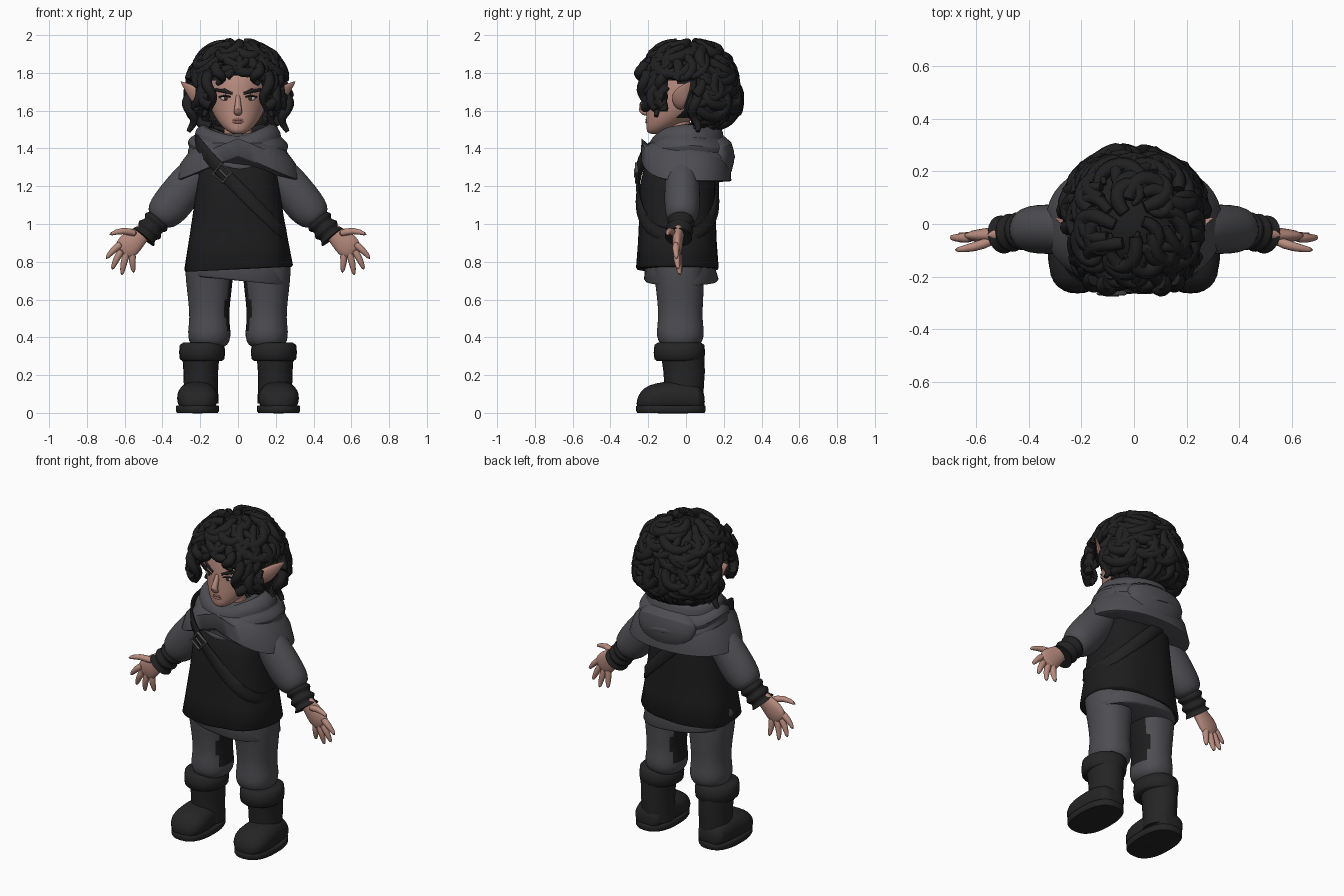
import bpy, bmesh, math, random
from mathutils import Vector

random.seed(4)
cube = bpy.data.objects.get("Cube")
if cube:
    bpy.data.objects.remove(cube, do_unlink=True)


def paint(name, r, g, b):
    m = bpy.data.materials.new(name)
    m.use_nodes = True
    m.diffuse_color = (r, g, b, 1)
    bsdf = m.node_tree.nodes["Principled BSDF"]
    bsdf.inputs["Base Color"].default_value = (r, g, b, 1)
    bsdf.inputs["Roughness"].default_value = 0.8
    return m


skin = paint("skin", .48, .26, .21)
lips = paint("lips", .36, .16, .14)
black_hair = paint("black hair", .014, .014, .015)
tunic_black = paint("tunic black", .012, .012, .013)
grey_cloth = paint("grey cloth", .075, .075, .085)
boot_black = paint("boot black", .018, .018, .019)
leather = paint("dark leather", .016, .015, .016)
metal = paint("dull metal", .1, .1, .11)
eye_white = paint("eye white", .6, .55, .52)
iris_brown = paint("iris brown", .05, .03, .02)


def power(v, p):
    return math.copysign(abs(v) ** (2 / p), v)


def tube(bm, rings, up=(0, 1, 0), flat=None, n=24, p=2, closed=False):
    """Skin rings of (x, y, z, radius along up, radius across)."""
    centres = [Vector(r[:3]) for r in rings]
    last = len(rings) - 1
    loops = []
    for i, c in enumerate(centres):
        after = centres[(i + 1) % len(rings)] if closed else centres[min(i + 1, last)]
        before = centres[i - 1] if closed else centres[max(i - 1, 0)]
        t = (Vector(flat) if flat else after - before).normalized()
        a = Vector(up(c) if callable(up) else up)
        a = (a - t * a.dot(t)).normalized()
        b = t.cross(a)
        loops.append([bm.verts.new(c + a * rings[i][3] * power(math.sin(k * math.tau / n), p)
                                   + b * rings[i][4] * power(math.cos(k * math.tau / n), p))
                      for k in range(n)])
    for i in range(len(rings) if closed else last):
        lo, hi = loops[i], loops[(i + 1) % len(rings)]
        for k in range(n):
            j = (k + 1) % n
            bm.faces.new((lo[k], lo[j], hi[j], hi[k]))
    if not closed:
        bm.faces.new(loops[0])
        bm.faces.new(loops[-1])


def finish(name, bm, *mats, rule=None, sub=0):
    bmesh.ops.recalc_face_normals(bm, faces=bm.faces)
    bm.normal_update()
    if rule:
        for f in bm.faces:
            f.material_index = int(rule(f.calc_center_median(), f.normal))
    mesh = bpy.data.meshes.new(name)
    bm.to_mesh(mesh)
    bm.free()
    for m in mats:
        mesh.materials.append(m)
    mesh.shade_smooth()
    mesh.set_sharp_from_angle(angle=math.radians(55))
    ob = bpy.data.objects.new(name, mesh)
    bpy.context.collection.objects.link(ob)
    if sub:
        ob.modifiers.new("smooth", "SUBSURF").levels = sub
    return ob


def sweep(name, rings, *mats, warp=None, rule=None, sub=0, **kw):
    bm = bmesh.new()
    tube(bm, rings, **kw)
    if warp:
        for v in bm.verts:
            warp(v.co)
    return finish(name, bm, *mats, rule=rule, sub=sub)


def stack(name, levels, *mats, x=0, **kw):
    """Horizontal rings of (height, y, half depth, half width)."""
    return sweep(name, [(x, y, z, ry, rx) for z, y, ry, rx in levels], *mats, flat=(0, 0, 1), **kw)


def ball(name, at, size, mat):
    bm = bmesh.new()
    bmesh.ops.create_uvsphere(bm, u_segments=16, v_segments=10, radius=1)
    for v in bm.verts:
        v.co = Vector([a + q * s for a, q, s in zip(at, v.co, size)])
    return finish(name, bm, mat)


# Tunic with folds, shirt hem below it
def tunic_folds(v):
    k = max(0, 1.1 - v.z) * .05 * math.sin(7 * math.atan2(v.y + .04, v.x) + 1)
    v.x *= 1 + k
    v.y += k * v.y
    v.z += max(0, 1 - v.z) * v.x * .2


def shirt_folds(v):
    v.x *= 1 + .02 * math.sin(v.y * 40)
    v.z -= v.x * .1


stack("tunic", [(.76, -.045, .21, .28), (.77, -.045, .217, .287), (.9, -.045, .208, .265),
                (1.05, -.045, .202, .24), (1.2, -.045, .2, .22), (1.33, -.035, .18, .2),
                (1.42, -.02, .1, .11)], tunic_black, n=48, p=2.5, warp=tunic_folds)
stack("shirt_hem", [(.7, -.025, .19, .255), (.71, -.025, .197, .262), (.8, -.035, .18, .25),
                    (.9, -.04, .17, .22)], grey_cloth, n=40, p=2.4, warp=shirt_folds)


# Shoulder cape and rolled cowl
def cape_hem(v):
    if v.z < 1.36:
        v.z += .13 * max(0, -v.y / .23) * (1 - abs(v.x) / .36)


def cowl_drape(v):
    v.z -= .28 * max(0, -v.y) * (1.1 - abs(v.x)) - .012 * math.sin(v.x * 16 + v.y * 9)
    v.z -= .12 * max(0, v.y - .05)


stack("cape", [(1.225, .0, .23, .325), (1.23, .0, .24, .335), (1.32, .0, .235, .305),
               (1.42, .0, .2, .23), (1.48, .0, .14, .15)], grey_cloth, n=40, p=2.3, warp=cape_hem)
stack("cowl", [(1.4, .01, .15, .15), (1.5, .0, .13, .13), (1.53, .0, .15, .165), (1.525, .0, .18, .2),
               (1.49, .0, .2, .23), (1.465, .0, .195, .225), (1.46, .01, .22, .245),
               (1.425, .015, .235, .275), (1.4, .015, .22, .255), (1.39, .015, .245, .265),
               (1.36, .02, .245, .27), (1.335, .015, .21, .23)], grey_cloth,
      n=40, warp=cowl_drape, sub=1)
# Hood hanging behind
sweep("hood", [(0, .12, 1.44, .06, .16), (0, .18, 1.4, .09, .2), (0, .19, 1.32, .07, .19),
               (0, .18, 1.25, .05, .13), (0, .17, 1.22, .015, .05)], grey_cloth, sub=1)

# Diagonal strap and buckle
strap = []
for i in range(48):
    t = i * math.tau / 48
    sx = .25 * power(math.cos(t), 2.5)
    wide = 1 + max(0, -math.cos(t)) * -.12
    strap.append((sx * wide, -.045 + .211 * power(math.sin(t), 2.5), 1.19 - sx, .008, .035))
sweep("strap", strap, leather, up=lambda c: (c.x, c.y + .045, 0), n=8, p=5, closed=True)
corners = [(-.085 + .05 * math.cos(a), -.263, 1.27 + .05 * math.sin(a), .008, .008)
           for a in (.1, 1.67, 3.24, 4.81)]
sweep("buckle", corners, metal, n=8, closed=True)
sweep("buckle_tongue", [(-.1, -.27, 1.29, .006, .006), (-.06, -.27, 1.25, .006, .006)], metal, n=8)

# Head with scalp painted as hair
stack("head", [(1.475, -.165, .025, .025), (1.49, -.15, .06, .055), (1.52, -.12, .09, .09),
               (1.56, -.08, .132, .12), (1.61, -.035, .175, .145), (1.67, -.015, .193, .16),
               (1.74, -.01, .195, .165), (1.82, -.01, .18, .155), (1.89, .0, .12, .11),
               (1.92, .0, .04, .04)], skin, black_hair, n=32, sub=1,
      rule=lambda c, n: c.z > 1.79 or c.y > -.03 and c.z > 1.55)
stack("neck", [(1.36, -.03, .09, .1), (1.45, -.04, .07, .075), (1.56, -.05, .07, .075)], skin)
sweep("nose", [(0, -.195, 1.69, .012, .012), (0, -.215, 1.64, .018, .015),
               (0, -.237, 1.605, .024, .022), (0, -.225, 1.585, .015, .024),
               (0, -.2, 1.58, .008, .012)], skin, n=12, sub=1)
for name, z, r in (("upper_lip", 1.551, .006), ("lower_lip", 1.539, .007)):
    sweep(name, [(x, -.209 + 6 * x * x, z, r * f, r * f) for x, f in
                 ((-.036, .2), (-.018, .9), (0, 1), (.018, .9), (.036, .2))], lips, n=8)


# Hair shell, open at the face and the ears
def shell(d, k=1.0):
    f = (1 + .4 * max(0, -d.z)) * k
    return Vector((d.x * .25 * f, .01 + d.y * .25 * f, 1.73 + d.z * .235 * k))


def bare(v):
    if v.y > .04:
        return False
    if v.y > -.1:
        return v.z < 1.75
    return v.z < (1.8 - abs(v.x) * .3 if abs(v.x) < .14 else 1.6)


bm = bmesh.new()
bmesh.ops.create_uvsphere(bm, u_segments=40, v_segments=24, radius=1)
for v in bm.verts:
    v.co = shell(v.co.normalized(), .94)
bmesh.ops.delete(bm, geom=[f for f in bm.faces if bare(f.calc_center_median())], context="FACES")
finish("hair_cap", bm, black_hair)

# Curls that run down the shell and hook at the end
bm = bmesh.new()
count, steps = 210, 13
for i in range(count):
    z = .99 - 1.8 * i / count
    r = math.sqrt(1 - z * z)
    d = Vector((r * math.cos(i * 2.4), r * math.sin(i * 2.4), z))
    turn = random.choice((-1, 1))
    start, bend = random.uniform(-.9, .9), random.uniform(2, 4.5)
    thick, lift = random.uniform(.026, .036), random.uniform(0, .04)
    path = []
    for j in range(steps):
        t = j / (steps - 1)
        c = shell(d, 1 + lift * math.sin(3 * t))
        if bare(c):
            break
        w = thick * (.55 + .45 * math.sin(3 * t + .3) - .25 * t)
        path.append((*c, w, w))
        down = Vector((0, 0, -1)) + d * d.z
        down.normalize()
        ang = start + turn * bend * t ** 1.5
        d = (d + (down * math.cos(ang) + d.cross(down) * math.sin(ang)) * .085).normalized()
    if len(path) > 3:
        tube(bm, path, up=lambda c: c - Vector((0, .01, 1.72)), n=8)
# Wavy locks framing the face
for s in (-1, 1):
    for x, y, top, low in ((.15, -.22, 1.8, 1.6), (.17, -.17, 1.8, 1.57), (.1, -.235, 1.84, 1.74),
                           (.2, -.13, 1.8, 1.64), (.19, .04, 1.7, 1.5), (.25, .05, 1.68, 1.49)):
        path = []
        for j in range(12):
            t = j / 11
            w = .03 * (1 - .6 * t * t)
            path.append((s * (x + .018 * math.sin(7 * t)), y + .015 * math.cos(7 * t),
                         top + (low - top) * t, w, w))
        tube(bm, path, n=8)
finish("hair_curls", bm, black_hair)

for s, side in ((1, "left"), (-1, "right")):
    # Ear, eye and brow
    sweep(side + "_ear", [(s * .14, -.04, 1.62, .035, .022), (s * .19, -.045, 1.65, .055, .022),
                          (s * .235, -.02, 1.69, .045, .015), (s * .275, .01, 1.73, .022, .009),
                          (s * .305, .025, 1.755, .002, .002)], skin, up=(-s * .5, -.6, .6), n=16, sub=1)
    ball(side + "_eye", (s * .066, -.183, 1.665), (.026, .012, .012), eye_white)
    ball(side + "_iris", (s * .064, -.19, 1.665), (.012, .008, .011), iris_brown)
    sweep(side + "_lash", [(s * .036, -.199, 1.672, .004, .004), (s * .066, -.196, 1.68, .005, .005),
                           (s * .1, -.17, 1.672, .004, .004)], black_hair, n=8)
    sweep(side + "_brow", [(s * .028, -.2, 1.69, .006, .008), (s * .07, -.186, 1.705, .01, .012),
                           (s * .125, -.142, 1.71, .005, .006)], black_hair, n=8)

    # Sleeve and wrapped cuff
    sweep(side + "_sleeve", [(s * .15, -.02, 1.33, .07, .07), (s * .23, -.02, 1.26, .09, .1),
                             (s * .3, -.02, 1.17, .095, .105), (s * .36, -.02, 1.09, .095, .108),
                             (s * .41, -.02, 1.04, .085, .09), (s * .43, -.02, 1.015, .06, .06)],
          grey_cloth, sub=1)
    wrap = [(s * (.4 + .1 * t), -.02 - .02 * t, 1.05 - .12 * t,
             *[.066 + .007 * math.cos(t * 6 * math.pi)] * 2) for t in [k / 18 for k in range(19)]]
    sweep(side + "_cuff", wrap, leather)

    # Hand with thumb and fingers
    sweep(side + "_palm", [(s * .46, -.035, .99, .035, .045), (s * .51, -.04, .95, .03, .046),
                           (s * .56, -.045, .905, .03, .066), (s * .595, -.045, .87, .024, .066),
                           (s * .62, -.045, .845, .012, .045)], skin, n=16, sub=1)
    digits = (("thumb", (.53, -.06, .945), (.61, -.09, .972), (.685, -.1, .942)),
              ("index_finger", (.61, -.05, .9), (.66, -.055, .865), (.702, -.05, .812)),
              ("middle_finger", (.61, -.05, .87), (.645, -.05, .815), (.668, -.04, .755)),
              ("ring_finger", (.585, -.045, .86), (.607, -.045, .79), (.615, -.03, .725)),
              ("small_finger", (.56, -.04, .86), (.56, -.04, .8), (.552, -.025, .738)))
    for name, *points in digits:
        sweep(f"{side}_{name}", [(s * x, y, z, r, r) for (x, y, z), r in
                                 zip(points, (.023, .019, .01))], skin, n=10, sub=1)

    # Trouser leg with a dark inner panel
    stack(side + "_trouser_leg", [(.34, -.03, .09, .085), (.38, -.03, .12, .11), (.43, -.03, .128, .115),
                                  (.5, -.03, .115, .103), (.6, -.03, .122, .112), (.7, -.035, .13, .125),
                                  (.8, -.04, .14, .13), (.86, -.04, .13, .12)],
          grey_cloth, tunic_black, x=s * .152, n=32, p=2.2, sub=1,
          rule=lambda c, n: n.x * s < -.8 and c.z > .42)

    # Boot: shaft, cuff, foot and sole
    stack(side + "_boot_shaft", [(.05, -.01, .1, .095), (.15, -.01, .105, .09), (.22, -.01, .11, .092),
                                 (.33, -.02, .115, .1)], boot_black, x=s * .197)
    stack(side + "_boot_cuff", [(.275, -.035, .12, .105), (.285, -.035, .132, .118), (.32, -.035, .136, .122),
                                (.36, -.035, .132, .118), (.372, -.035, .115, .1)], boot_black, x=s * .19)
    foot = [(.1, .06, .03, .05), (.08, .075, .075, .09), (-.02, .085, .09, .1), (-.12, .08, .085, .11),
            (-.2, .075, .075, .108), (-.245, .06, .05, .075), (-.262, .05, .015, .03)]
    sweep(side + "_boot_foot", [(s * .215, y, z, rz, rx) for y, z, rz, rx in foot], boot_black,
          up=(0, 0, 1), flat=(0, -1, 0), p=2.3, sub=1)
    stack(side + "_boot_sole", [(0, -.08, .178, .108), (.01, -.08, .184, .114), (.035, -.08, .184, .114),
                                (.04, -.08, .178, .108)], boot_black, x=s * .215, p=2.5, n=32)
